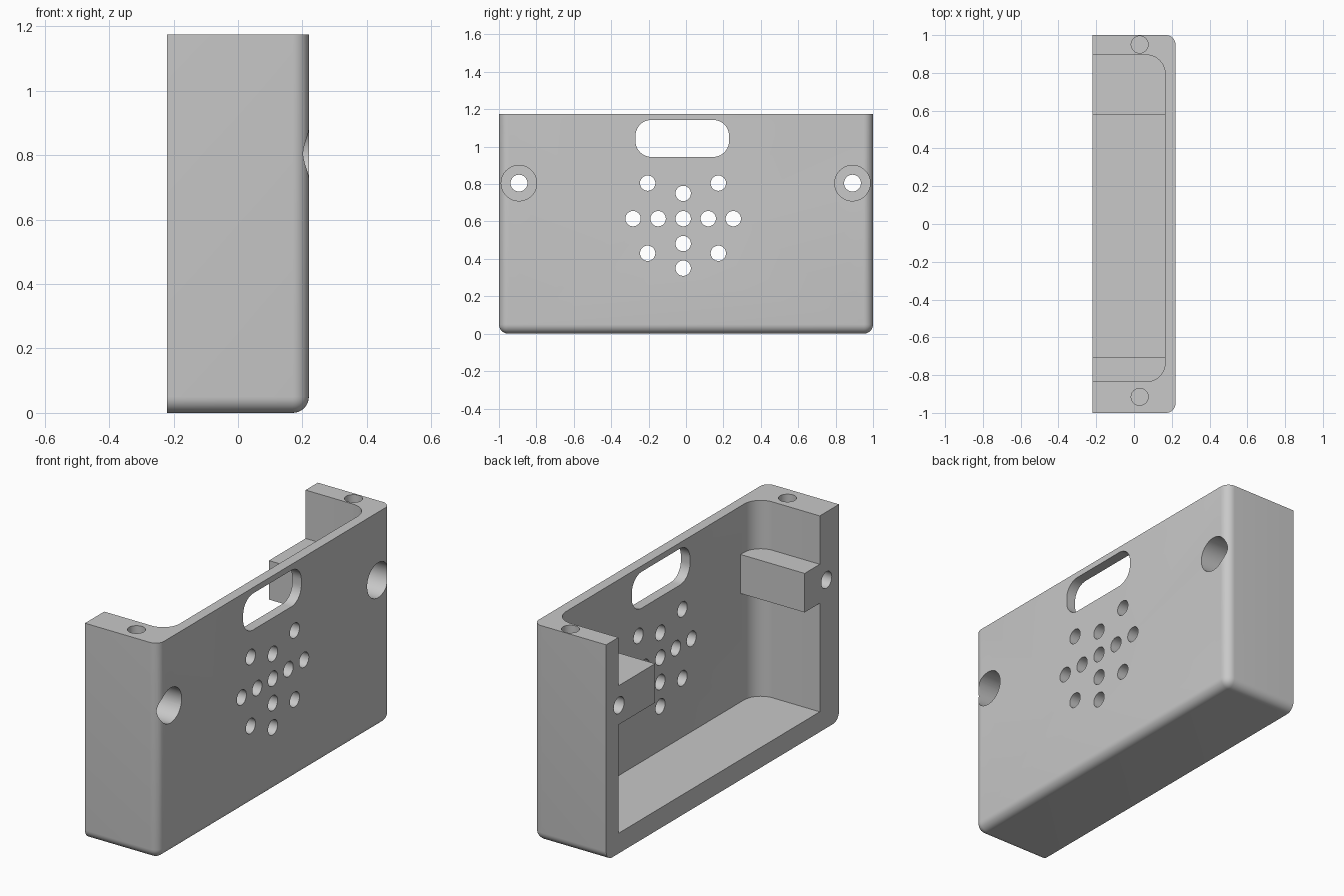
import bpy, bmesh, math
from mathutils import Matrix, Vector

if "Cube" in bpy.data.objects:
    bpy.data.objects.remove(bpy.data.objects["Cube"])

grey = bpy.data.materials.new("plain grey")
grey.diffuse_color = (0.58, 0.58, 0.58, 1)
grey.use_nodes = True
grey.node_tree.nodes["Principled BSDF"].inputs["Base Color"].default_value = grey.diffuse_color


def add(name, bm):
    bmesh.ops.recalc_face_normals(bm, faces=bm.faces[:])
    me = bpy.data.meshes.new(name)
    bm.to_mesh(me)
    bm.free()
    me.materials.append(grey)
    ob = bpy.data.objects.new(name, me)
    bpy.context.collection.objects.link(ob)
    return ob


def box_bm(lo, hi):
    bm = bmesh.new()
    bmesh.ops.create_cube(bm, size=1)
    for v in bm.verts:
        v.co = Vector([l + (c + 0.5) * (h - l) for l, h, c in zip(lo, hi, v.co)])
    return bm


def box(name, lo, hi, radius=0, axis=0):
    """Box with the edges along one axis rounded."""
    bm = box_bm(lo, hi)
    if radius:
        along = [e for e in bm.edges
                 if abs((e.verts[0].co - e.verts[1].co)[axis]) > 1e-4]
        bmesh.ops.bevel(bm, geom=along, offset=radius, segments=10,
                        profile=0.5, affect='EDGES')
    return add(name, bm)


def rod(name, start, end, radius, sides=40):
    a, b = Vector(start), Vector(end)
    d = b - a
    bm = bmesh.new()
    rot = Vector((0, 0, 1)).rotation_difference(d).to_matrix().to_4x4()
    bmesh.ops.create_cone(bm, cap_ends=True, segments=sides, radius1=radius,
                          radius2=radius, depth=d.length,
                          matrix=Matrix.Translation((a + b) / 2) @ rot)
    return add(name, bm)


def cut(target, cutter):
    mod = target.modifiers.new("cut", 'BOOLEAN')
    mod.operation = 'DIFFERENCE'
    mod.solver = 'EXACT'
    mod.object = cutter
    bpy.ops.object.select_all(action='DESELECT')
    bpy.context.view_layer.objects.active = target
    target.select_set(True)
    bpy.ops.object.modifier_apply(modifier=mod.name)
    bpy.data.objects.remove(cutter)


# Outer body: five edges rounded, rear and top rims sharp
bm = box_bm((-0.22, -1, 0), (0.22, 1, 1.175))
rounded = []
for e in bm.edges:
    m = (e.verts[0].co + e.verts[1].co) / 2
    side, face, base = abs(m.y) > 0.9, m.x > 0.2, m.z < 0.01
    if side + face + base == 2:
        rounded.append(e)
bmesh.ops.bevel(bm, geom=rounded, offset=0.05, segments=8, profile=0.5,
                affect='EDGES')
case = add("case", bm)

# Cavity open at the rear and top, leaving two mounting blocks standing
cavity = box("cavity", (-0.7, -0.835, 0.11), (0.165, 0.895, 1.5), 0.1, 2)
for y0, y1 in ((0.58, 1.1), (-1.1, -0.705)):
    cut(cavity, box("mounting_block", (-0.9, y0, 0.70), (0.4, y1, 0.912)))
cut(case, cavity)

# Window slot in the face plate
cut(case, box("slot", (0.1, -0.27, 0.945), (0.3, 0.23, 1.143), 0.085, 0))

# Round vent holes
vents = [(-0.015 + 0.134 * i, 0.615) for i in range(-2, 3)]
vents += [(-0.015, z) for z in (0.75, 0.482, 0.35)]
vents += [(y, z) for y in (-0.205, 0.173) for z in (0.43, 0.805)]
for y, z in vents:
    cut(case, rod("vent", (0.1, y, z), (0.3, y, z), 0.041))

# Counterbored screw holes through the blocks, and blind holes in the top rim
for y, top_y in ((-0.893, -0.915), (0.89, 0.95)):
    cut(case, rod("screw_hole", (-0.4, y, 0.805), (0.4, y, 0.805), 0.045))
    cut(case, rod("counterbore", (0.02, y, 0.805), (0.4, y, 0.805), 0.095, 56))
    cut(case, rod("rim_hole", (0.03, top_y, 0.95), (0.03, top_y, 1.3), 0.045))

bpy.ops.object.select_all(action='DESELECT')
case.select_set(True)
bpy.context.view_layer.objects.active = case
bpy.ops.object.shade_smooth_by_angle(angle=math.radians(30))
